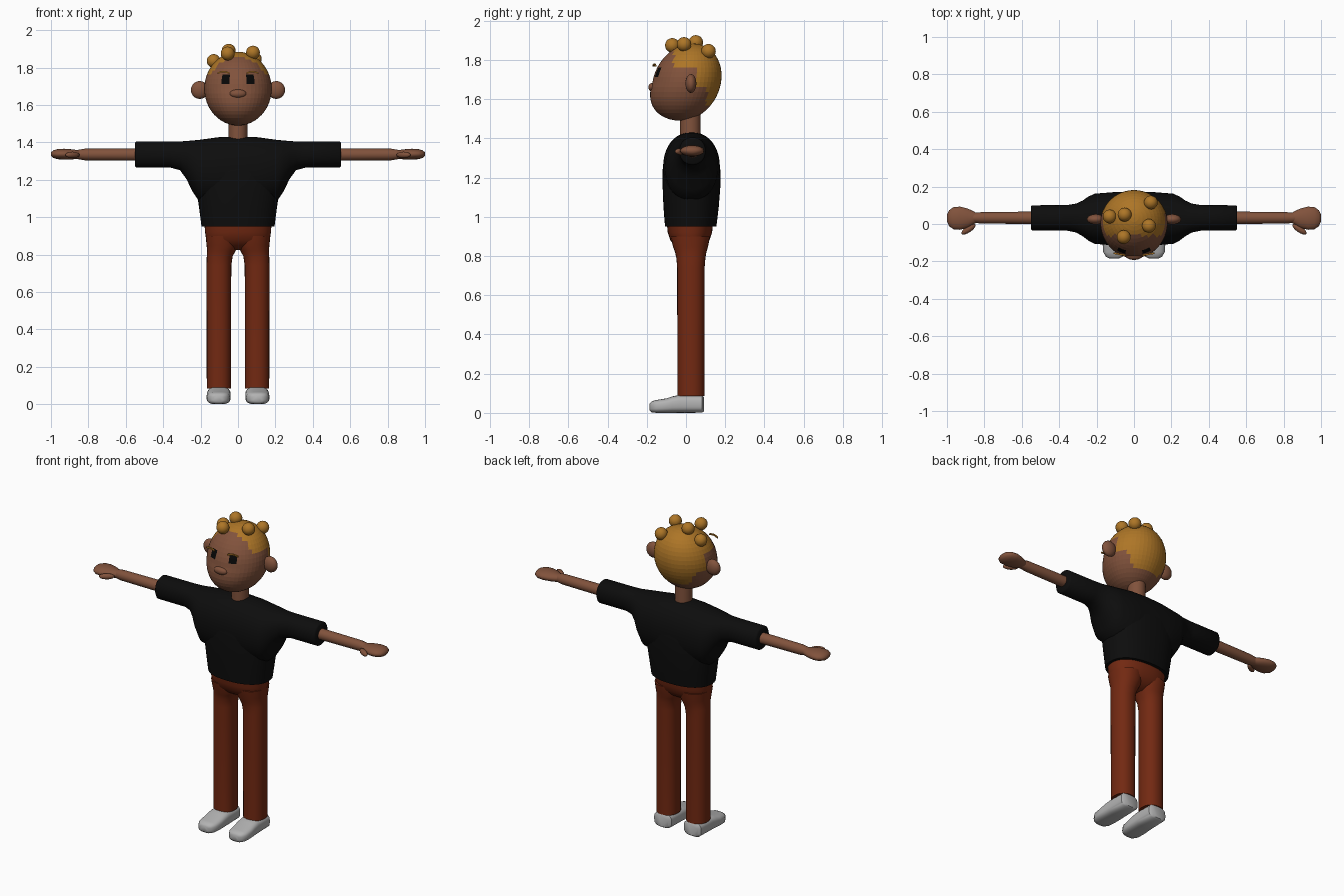
import bpy, bmesh, math
from mathutils import Vector, Matrix

if "Cube" in bpy.data.objects:
    bpy.data.objects.remove(bpy.data.objects["Cube"])


def material(name, r, g, b):
    m = bpy.data.materials.new(name)
    m.use_nodes = True
    m.diffuse_color = (r, g, b, 1)
    m.node_tree.nodes["Principled BSDF"].inputs["Base Color"].default_value = (r, g, b, 1)
    return m


SKIN = material("brown skin", .22, .085, .045)
HAIR = material("golden hair", .42, .18, .02)
SHIRT = material("black cloth", .004, .004, .004)
PANTS = material("rust cloth", .17, .022, .006)
SHOE = material("light grey", .45, .45, .45)
EYE = material("eye black", .002, .002, .002)


def finish(bm, name, mats, smooth=True):
    bmesh.ops.recalc_face_normals(bm, faces=bm.faces)
    me = bpy.data.meshes.new(name)
    bm.to_mesh(me)
    bm.free()
    for m in mats:
        me.materials.append(m)
    ob = bpy.data.objects.new(name, me)
    bpy.context.collection.objects.link(ob)
    if smooth:
        bpy.ops.object.select_all(action='DESELECT')
        ob.select_set(True)
        bpy.context.view_layer.objects.active = ob
        bpy.ops.object.shade_smooth_by_angle(angle=math.radians(50))
    return ob


def loft(name, axis, sections, mat, power=2, sides=28):
    """Capped skin over (position, centre_u, centre_v, half_u, half_v) sections."""
    bm = bmesh.new()
    rings = []
    for p, cu, cv, hu, hv in sections:
        ring = []
        for i in range(sides):
            a = math.tau * i / sides
            c, s = math.cos(a), math.sin(a)
            u = cu + hu * math.copysign(abs(c) ** (2 / power), c)
            v = cv + hv * math.copysign(abs(s) ** (2 / power), s)
            co = {"x": (p, u, v), "y": (u, p, v), "z": (u, v, p)}[axis]
            ring.append(bm.verts.new(co))
        rings.append(ring)
    for a, b in zip(rings, rings[1:]):
        for i in range(sides):
            j = (i + 1) % sides
            bm.faces.new((a[i], a[j], b[j], b[i]))
    bm.faces.new(rings[0])
    bm.faces.new(rings[-1])
    return finish(bm, name, [mat])


def ball(name, centre, radii, mat, segs=20, turn=0):
    bm = bmesh.new()
    mx = Matrix.Translation(centre) @ Matrix.Rotation(turn, 4, 'Z') @ Matrix.Diagonal((*radii, 1))
    bmesh.ops.create_uvsphere(bm, u_segments=segs, v_segments=segs // 2, radius=1, matrix=mx)
    return finish(bm, name, [mat])


# Head: egg with a forward jaw, hair and eyes chosen by face position
bm = bmesh.new()
bmesh.ops.create_uvsphere(bm, u_segments=48, v_segments=24, radius=1)
for f in bm.faces:
    c = f.calc_center_median()
    lon = math.degrees(math.atan2(abs(c.x), -c.y))
    lat = math.degrees(math.asin(c.z / c.length))
    f.material_index = 2 if 15 < lon < 30 and 7 < lat < 22 else 0
for v in bm.verts:
    x, y, z = v.co
    if z < 0 and y < 0:
        y *= 1 - .22 * z
    v.co = (x * .18, y * .175 + .004 + z * .03, 1.687 + z * .197)
for f in bm.faces:
    c = f.calc_center_median()
    crown = c.z > 1.76 and c.y > -.06
    back = c.z > 1.65 and c.y > .05
    nape = c.z > 1.56 and c.y > .105
    if crown or back or nape:
        f.material_index = 1
finish(bm, "head", [SKIN, HAIR, EYE], smooth=False)

# Hair curls
curls = [(-.055, -.07, 1.875), (.08, -.01, 1.88), (-.05, .05, 1.89),
         (.09, .115, 1.845), (-.13, .04, 1.835)]
for i, c in enumerate(curls):
    ball(f"hair_curl_{i + 1}", c, (.037,) * 3, HAIR)

ball("nose", (0, -.17, 1.66), (.045, .022, .023), SKIN)
loft("neck", "z", [(1.38, 0, .022, .05, .052), (1.57, 0, .022, .05, .052)], SKIN)

# Shirt body and the sleeve tube that flares into it
loft("shirt_body", "z", [
    (.95, 0, .024, .195, .131), (1.05, 0, .026, .208, .141), (1.15, 0, .028, .222, .147),
    (1.24, 0, .028, .235, .147), (1.31, 0, .028, .225, .138), (1.37, 0, .028, .19, .11),
    (1.41, 0, .028, .13, .06), (1.425, 0, .028, .06, .03)], SHIRT, power=2.3, sides=40)
half = [(.552, .033, 1.335, .06, .062), (.545, .033, 1.335, .067, .07),
        (.36, .033, 1.335, .068, .07), (.31, .032, 1.328, .077, .077),
        (.275, .03, 1.305, .095, .102), (.245, .029, 1.275, .117, .135),
        (.21, .028, 1.25, .134, .163), (.1, .028, 1.25, .143, .178)]
mirrored = [(-p, *rest) for p, *rest in reversed(half)]
loft("shirt_sleeves", "x", half + [(0, .028, 1.25, .145, .182)] + mirrored, SHIRT, power=2.15, sides=40)

# Hips
loft("trouser_hips", "z", [
    (.825, 0, .022, .12, .035), (.85, 0, .022, .155, .075), (.88, 0, .02, .17, .1),
    (.92, 0, .02, .176, .113), (.97, 0, .02, .18, .118)], PANTS, power=2.3, sides=40)

for side, s in (("left", 1), ("right", -1)):
    # Leg, with its inside spreading to the crotch
    loft(f"{side}_trouser_leg", "z", [
        (.085, s * .102, .025, .065, .069), (.74, s * .102, .025, .066, .07),
        (.79, s * .098, .025, .069, .074), (.82, s * .089, .024, .076, .08),
        (.85, s * .083, .023, .085, .09), (.9, s * .083, .022, .09, .1)], PANTS, power=2.2)

    # Shoe
    loft(f"{side}_shoe", "y", [
        (.092, s * .102, .044, .045, .036), (.082, s * .102, .046, .06, .045),
        (-.03, s * .102, .046, .063, .046), (-.07, s * .103, .042, .064, .042),
        (-.1, s * .104, .037, .064, .037), (-.15, s * .105, .033, .06, .033),
        (-.175, s * .105, .031, .045, .028), (-.185, s * .105, .03, .025, .018)],
        SHOE, power=3)

    # Forearm, hand and thumb
    loft(f"{side}_forearm", "x", [
        (s * .5, .033, 1.335, .034, .033), (s * .82, .033, 1.335, .03, .031),
        (s * .86, .033, 1.335, .026, .024)], SKIN)
    loft(f"{side}_hand", "x", [
        (s * .835, .033, 1.335, .022, .02), (s * .86, .033, 1.335, .036, .024),
        (s * .89, .031, 1.336, .052, .027), (s * .93, .031, 1.337, .062, .029),
        (s * .965, .031, 1.337, .059, .027), (s * .988, .031, 1.337, .043, .02),
        (s * 1, .031, 1.337, .018, .009)], SKIN)
    ball(f"{side}_thumb", (s * .885, -.028, 1.333), (.045, .017, .017), SKIN, 16, -s * .6)

    ball(f"{side}_ear", (s * .205, .025, 1.68), (.047, .028, .048), SKIN)

    # Eyebrow: thin arched plate standing off the forehead
    bm = bmesh.new()
    steps = 8
    for i in range(steps):
        quad = []
        for t, dz in ((i, -.004), (i + 1, -.004), (i + 1, .004), (i, .004)):
            w = t / steps
            z = 1.77 + .007 * math.sin(math.pi * w) + dz
            quad.append(bm.verts.new((s * (.045 + .065 * w), -.172 + .012 * w, z)))
        bm.faces.new(quad)
    bmesh.ops.remove_doubles(bm, verts=bm.verts, dist=.0005)
    ext = bmesh.ops.extrude_face_region(bm, geom=bm.faces[:])
    moved = [g for g in ext["geom"] if isinstance(g, bmesh.types.BMVert)]
    bmesh.ops.translate(bm, verts=moved, vec=Vector((0, .009, 0)))
    finish(bm, f"{side}_eyebrow", [HAIR])
